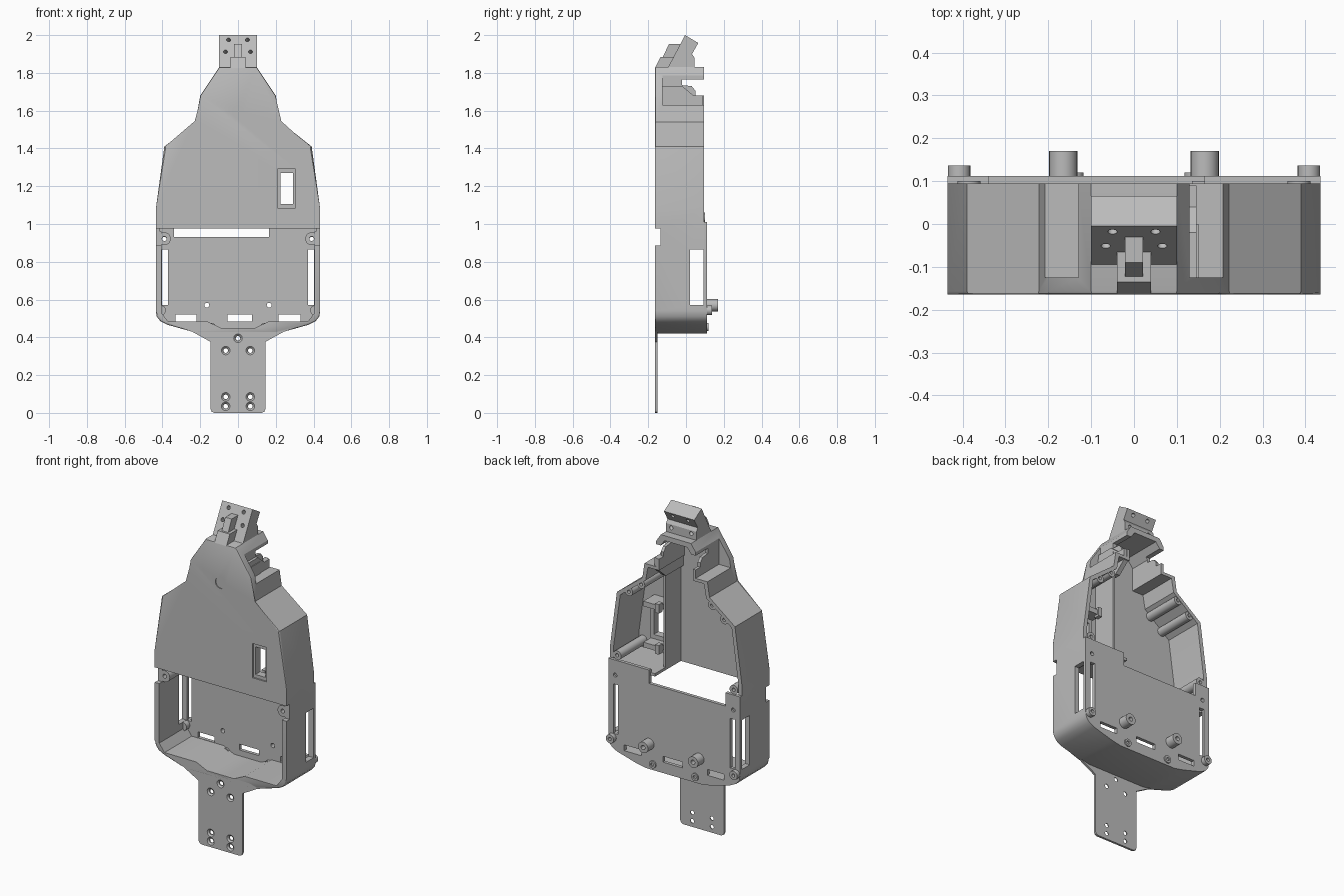
import bpy, bmesh, math
from mathutils import Vector, Matrix

cube = bpy.data.objects.get("Cube")
if cube:
    bpy.data.objects.remove(cube, do_unlink=True)

grey = bpy.data.materials.new("plain grey")
grey.use_nodes = True
GREY = (0.5, 0.5, 0.5, 1)
grey.diffuse_color = GREY
grey.node_tree.nodes["Principled BSDF"].inputs["Base Color"].default_value = GREY


def finish(name, bm):
    bmesh.ops.recalc_face_normals(bm, faces=bm.faces)
    me = bpy.data.meshes.new(name)
    bm.to_mesh(me)
    bm.free()
    me.materials.append(grey)
    ob = bpy.data.objects.new(name, me)
    bpy.context.collection.objects.link(ob)
    return ob


def prism(name, pts, a, b, axis="y", bevel=0):
    """Extrude an (x,z) profile along y, or a (y,z) profile along x."""
    bm = bmesh.new()
    place = (lambda p, d: (p[0], d, p[1])) if axis == "y" else (lambda p, d: (d, p[0], p[1]))
    lo = [bm.verts.new(place(p, a)) for p in pts]
    hi = [bm.verts.new(place(p, b)) for p in pts]
    front = bm.faces.new(lo)
    bm.faces.new(hi)
    n = len(pts)
    for i in range(n):
        j = (i + 1) % n
        bm.faces.new((lo[i], lo[j], hi[j], hi[i]))
    if bevel:
        bmesh.ops.bevel(bm, geom=list(front.edges), offset=bevel, segments=2,
                        profile=0.5, affect="EDGES")
    return finish(name, bm)


def box(name, x0, x1, y0, y1, z0, z1):
    return prism(name, [(x0, z0), (x1, z0), (x1, z1), (x0, z1)], y0, y1)


def cyl(name, x, z, y0, y1, r, r_back=None, seg=24):
    bm = bmesh.new()
    m = Matrix.Translation((x, (y0 + y1) / 2, z)) @ Matrix.Rotation(math.pi / 2, 4, "X")
    bmesh.ops.create_cone(bm, cap_ends=True, segments=seg, radius1=r_back or r,
                          radius2=r, depth=y1 - y0, matrix=m)
    return finish(name, bm)


def mirrored(half):
    """Right half of an outline, from top to bottom, closed with its mirror."""
    return half + [(-x, z) for x, z in reversed(half) if x > 0]


def cut(target, *cutters):
    for c in cutters:
        c.hide_render = True
        m = target.modifiers.new("cut", "BOOLEAN")
        m.operation, m.solver, m.object = "DIFFERENCE", "EXACT", c
        bpy.context.view_layer.objects.active = target
        bpy.ops.object.modifier_apply(modifier=m.name)
        bpy.data.objects.remove(c, do_unlink=True)


FRONT, RIM, BACK = -0.165, 0.095, 0.112
lower = [(0.435, 0.54), (0.43, 0.51), (0.41, 0.485), (0.375, 0.467), (0.25, 0.432), (0.19, 0.42)]
upper = [(0.10, 1.83), (0.20, 1.68), (0.222, 1.54), (0.39, 1.41), (0.435, 1.08)]

# Main shell: closed front above, open front below
shell = prism("main_shell", mirrored(upper + lower), FRONT, RIM, bevel=0.008)
cut(shell,
    prism("upper_cavity", mirrored([(0.075, 1.80), (0.112, 1.75), (0.112, 1.612), (0.185, 1.612),
                                    (0.20, 1.53), (0.368, 1.398), (0.412, 1.078), (0.412, 0.96)]),
          -0.145, 0.3),
    prism("lower_cavity", mirrored([(0.405, 0.975), (0.405, 0.53), (0.37, 0.483),
                                    (0.16, 0.483), (0.09, 0.45)]), -0.3, 0.3),
    prism("neck_notch", [(-0.02, 1.765), (-0.02, 1.735), (0.03, 1.73), (0.05, 1.705),
                         (0.05, 1.68), (0.2, 1.68), (0.2, 1.765)], -0.4, 0.4, "x"),
    box("window_step", 0.21, 0.305, -0.3, -0.156, 1.085, 1.29),
    box("window_hole", 0.225, 0.29, -0.3, -0.1, 1.105, 1.27),
    cyl("round_recess", 0, 1.595, -0.3, -0.160, 0.034, seg=32))
for s in (-1, 1):
    xs = lambda a, b: sorted((s * a, s * b))
    cut(shell,
        box("shoulder_cut", *xs(0.13, 0.4), -0.125, 0.3, 1.63, 1.9),
        box("corner_cut", *xs(0.33, 0.6), -0.3, -0.135, 0.885, 0.975),
        box("side_window", *xs(0.36, 0.6), 0.02, 0.3, 0.57, 0.865))

# Back plate of the lower bay
plate = prism("back_plate", mirrored([(0.435, 1.01)] + lower), RIM - 0.003, BACK)
cut(plate, box("top_slot", -0.34, 0.165, 0, 0.3, 0.93, 1.2),
    box("low_slot", -0.33, -0.22, 0, 0.3, 0.485, 0.52),
    box("low_slot", -0.055, 0.075, 0, 0.3, 0.485, 0.52),
    box("low_slot", 0.215, 0.33, 0, 0.3, 0.485, 0.52))
for s in (-1, 1):
    xs = lambda a, b: sorted((s * a, s * b))
    cut(plate, box("edge_slot", *xs(0.37, 0.402), 0, 0.3, 0.57, 0.865),
        cyl("hole", s * 0.165, 0.57, 0, 0.3, 0.013),
        cyl("hole", s * 0.39, 0.92, 0, 0.3, 0.012))

# Screw bosses in mirrored pairs: name, x, z, front y, back y, radius, hole radius
bosses = [("standoff", 0.165, 0.57, 0.10, 0.17, 0.033, 0.013),
          ("corner_lug", 0.408, 0.543, 0.06, 0.137, 0.026, 0.010),
          ("bottom_lug", 0.14, 0.455, 0.08, 0.12, 0.022, 0.010),
          ("front_corner_boss", 0.39, 0.922, -0.135, 0.10, 0.034, 0.012),
          ("slope_boss", 0.235, 1.495, -0.15, 0.09, 0.026, 0.010),
          ("slope_boss", 0.315, 1.43, -0.15, 0.09, 0.026, 0.010),
          ("waist_boss", 0.385, 1.035, -0.15, 0.10, 0.027, 0.010)]
for name, x, z, y0, y1, r, h in bosses:
    for s, side in ((-1, "right"), (1, "left")):
        b = cyl(f"{name}_{side}", s * x, z, y0, y1, r)
        through = name in ("standoff", "front_corner_boss")
        cut(b, cyl("hole", s * x, z, y0 - 0.1 if through else y1 - 0.03, y1 + 0.1, h))

# Inner divider, shelf and window holder
box("divider_rib", 0.135, 0.15, -0.15, 0.0, 0.975, 1.70)
prism("divider_top", [(-0.15, 1.55), (0.02, 1.55), (0.09, 1.61), (0.09, 1.68), (0.04, 1.68),
                      (-0.02, 1.73), (-0.15, 1.73)], 0.118, 0.146, "x")
box("bay_shelf", 0.135, 0.425, -0.155, 0.10, 0.975, 0.992)
holder = box("window_holder", 0.205, 0.31, -0.15, -0.11, 1.08, 1.295)
cut(holder, box("hole", 0.225, 0.29, -0.3, 0.1, 1.105, 1.27))
for z in (1.05, 1.295):
    box("holder_clip", 0.20, 0.31, -0.15, -0.04, z, z + 0.03)
    box("holder_clip_lip", 0.20, 0.225, -0.065, -0.03, z - 0.012, z + 0.042)

# Flat mounting tongue with countersunk holes
tongue = prism("mounting_tongue", mirrored([(0.19, 0.45), (0.25, 0.434), (0.145, 0.376),
                                            (0.145, 0.02), (0.139, 0.006), (0.125, 0.0)]),
               FRONT, -0.152)
for x, z in [(0, 0.395)] + [(s * 0.065, z) for s in (-1, 1) for z in (0.33, 0.085, 0.035)]:
    cut(tongue, cyl("hole", x, z, -0.3, 0, 0.012),
        cyl("countersink", x, z, FRONT - 0.002, -0.157, 0.025, 0.014))

# Tilted head block with four drilled holes
head = prism("head_block", [(-0.10, 1.82), (-0.005, 2.0), (0.065, 1.958), (0.032, 1.90),
                            (0.045, 1.88), (0.045, 1.82)], -0.1, 0.1, "x")
axis = Vector((0, -0.18, 0.095)).normalized()
for x, z in [(s * x, z) for s in (-1, 1) for x, z in ((0.05, 1.975), (0.066, 1.912))]:
    bm = bmesh.new()
    centre = Vector((x, -0.10 + (z - 1.82) * 0.095 / 0.18, z))
    bmesh.ops.create_cone(bm, cap_ends=True, segments=16, radius1=0.011, radius2=0.011, depth=0.3,
                          matrix=Matrix.Translation(centre) @ axis.to_track_quat("Z", "Y").to_matrix().to_4x4())
    cut(head, finish("hole", bm))

# Stepped hook in front of the head
prism("hook_base", [(FRONT, 1.825), (-0.135, 1.885), (-0.06, 1.885), (-0.09, 1.825)], -0.04, 0.04, "x")
prism("hook_tab", [(-0.125, 1.88), (-0.09, 1.953), (-0.03, 1.953), (-0.06, 1.88)], -0.021, 0.021, "x")

# Smooth curved walls, keep hard edges
bpy.ops.object.select_all(action="DESELECT")
for ob in bpy.context.collection.objects:
    if ob.type == "MESH" and grey.name in ob.data.materials:
        ob.select_set(True)
        bpy.context.view_layer.objects.active = ob
bpy.ops.object.shade_smooth_by_angle(angle=math.radians(30))
